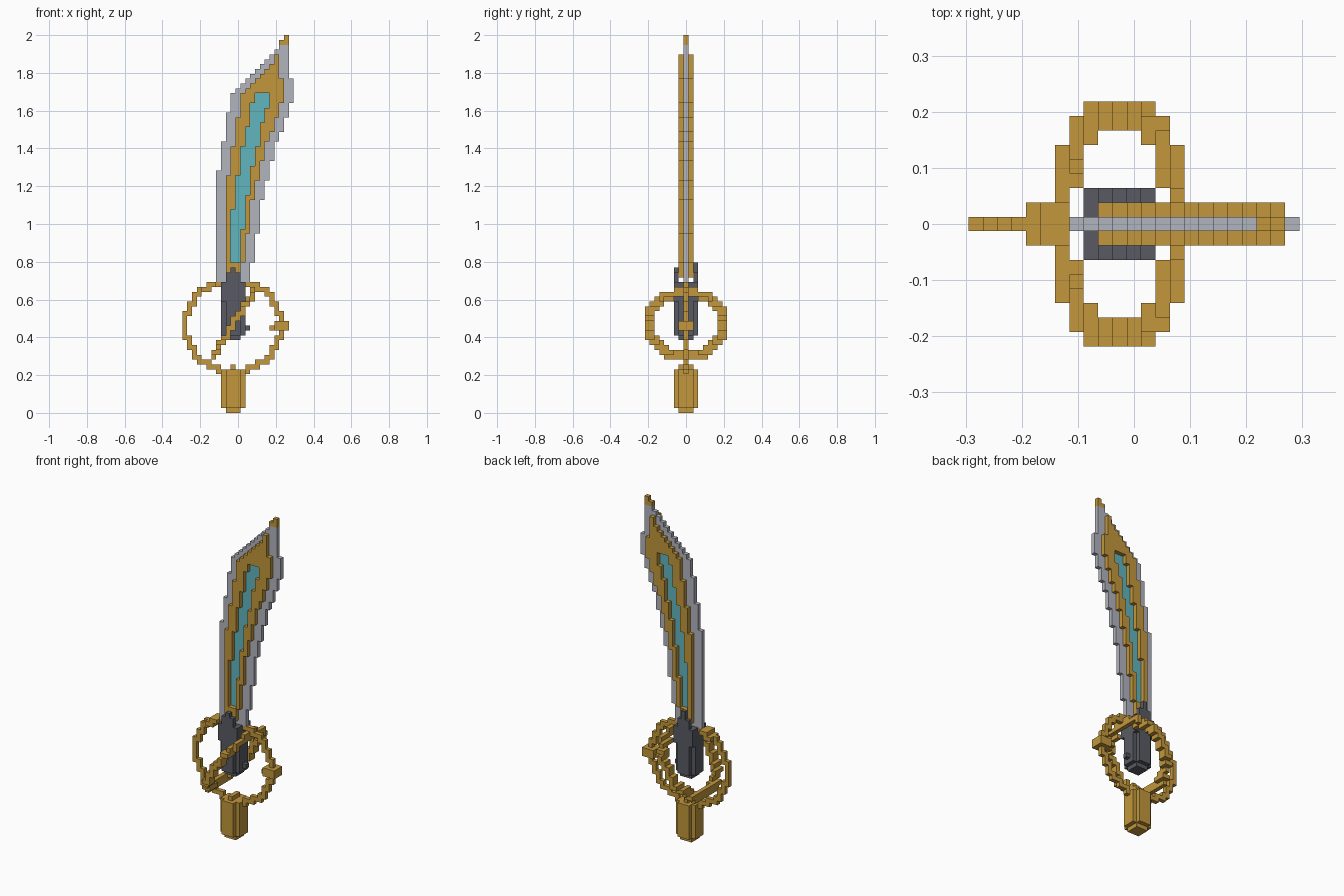
import bpy, bmesh, math
from mathutils import Vector

cube = bpy.data.objects.get("Cube")
if cube:
    bpy.data.objects.remove(cube, do_unlink=True)

UNIT = 2 / 78                      # edge of one block
CENTRE = Vector((11.5, 8.5, 0))    # grid point placed at the origin
MID = 8                            # middle layer in depth


def material(name, rgb):
    mat = bpy.data.materials.new(name)
    mat.use_nodes = True
    mat.diffuse_color = (*rgb, 1)
    mat.node_tree.nodes["Principled BSDF"].inputs["Base Color"].default_value = (*rgb, 1)
    return mat


GOLD = material("gold", (0.54, 0.31, 0.045))
STEEL = material("steel grey", (0.45, 0.46, 0.52))
DARK = material("dark grey", (0.1, 0.105, 0.125))
CYAN = material("cyan", (0.12, 0.46, 0.52))

parts = {}     # part name -> (material, cells)
taken = set()


def add_part(name, mat, cells):
    cells = set(cells) - taken
    taken.update(cells)
    parts[name] = (mat, cells)


def box(xs, ys, zs):
    return {(x, y, z) for x in range(*xs) for y in range(*ys) for z in range(*zs)}


def step(z, start, tops):
    """Column index that moves by one each time z passes a level."""
    return start + sum(z >= t for t in tops)


# Blade outlines, row by row
def steel_span(z):
    left = step(z, 7, (50, 56, 62)) if z < 66 else min(z - 55, 20 + z // 77)
    right = step(z, 14, (31, 37, 44, 48, 52, 56, 58, 61, 64)) if z < 69 else 22
    return left, right


def plate_span(z):
    left = step(z, 9, (49, 55, 61)) if z < 66 else min(z - 53, 19)
    right = steel_span(z)[1] - 2
    return left, min(right, 20) if z >= 69 else right


def inlay_span(z):
    return step(z, 10, (42, 49, 55, 59, 64)), step(z, 12, (38, 45, 51, 55, 60, 63))


def layer(span, z0, z1, y):
    return {(x, y, z) for z in range(z0, z1) for x in range(*span(z))}


inlay = layer(inlay_span, 31, 66, MID)
inlay_columns = {(x, z) for x, _, z in inlay}
add_part("blade_inlay", CYAN, inlay)
add_part("blade_tip", GOLD, box((20, 22), (MID, MID + 1), (76, 78)) & layer(steel_span, 76, 78, MID))
add_part("blade_edge", STEEL, layer(steel_span, 27, 76, MID))
for side, y in (("front", MID - 1), ("back", MID + 1)):
    add_part(side + "_blade_plate", GOLD,
             {c for c in layer(plate_span, 28, 74, y) if (c[0], c[2]) not in inlay_columns})

# Grip with stepped cheeks and a tapered lower end
grip = box((8, 13), (6, 11), (17, 27))
grip -= {c for c in grip if c[2] < 23 and abs(c[0] - 10) == 2 and abs(c[1] - MID) == 2}
grip |= box((9, 12), (6, 11), (16, 17)) | box((8, 13), (7, 10), (16, 17))
grip |= box((9, 12), (7, 10), (15, 16)) | box((13, 14), (MID, MID + 1), (17, 18))
for y in (6, 10):
    grip |= box((9, 12), (y, y + 1), (27, 29)) | box((10, 11), (y, y + 1), (29, 30))
grip |= box((10, 11), (10, 11), (30, 31))
add_part("grip", DARK, grip)

# Upright guard ring with thickened blocks
ring = {(x, y, z) for x, y, z in box((0, 21), (MID, MID + 1), (8, 28))
        if 9.2 < math.hypot(x - 10, (z - 17.5) * 1.04) < 10.6}
ring |= {(x, y, z) for x, _, z in ring if 4 <= x <= 6 and z > 18 for y in (MID - 1, MID + 1)}
ring |= box((19, 22), (7, 10), (17, 19)) | box((18, 19), (MID, MID + 1), (17, 18))
add_part("upright_ring", GOLD, ring)

# Slanted guard ring
slanted = set()
for i in range(720):
    a = math.radians(i / 2)
    for s in (1, 0.9):
        slanted.add((int(10.5 + 4.3 * s * math.cos(a)),
                     int(8.5 + 8.2 * s * math.sin(a)),
                     int(18.3 + 7 * s * math.cos(a))))
add_part("slanted_ring", GOLD, slanted)

# Pommel with cut corners
pommel = {c for c in box((8, 13), (6, 11), (1, 9)) if abs(c[0] - 10) + abs(c[1] - MID) < 4}
pommel |= box((9, 12), (7, 10), (0, 1)) | box((10, 11), (7, 10), (9, 10))
add_part("pommel", GOLD, pommel)


def build(name, mat, cells):
    """Make a mesh from the exposed sides of the blocks."""
    bm = bmesh.new()
    for cell in cells:
        mid = Vector(cell) + Vector((0.5, 0.5, 0.5)) - CENTRE
        for axis in range(3):
            for sign in (-1, 1):
                beside = list(cell)
                beside[axis] += sign
                if tuple(beside) in taken:
                    continue
                n, u = Vector(), Vector()
                n[axis] = sign / 2
                u[(axis + 1) % 3] = 0.5
                v = n.cross(u) * 2
                corners = (u + v, v - u, -u - v, u - v)
                bm.faces.new([bm.verts.new((mid + n + c) * UNIT) for c in corners])
    bmesh.ops.remove_doubles(bm, verts=bm.verts, dist=UNIT / 100)
    mesh = bpy.data.meshes.new(name)
    bm.to_mesh(mesh)
    bm.free()
    mesh.materials.append(mat)
    bpy.context.collection.objects.link(bpy.data.objects.new(name, mesh))


for name, (mat, cells) in parts.items():
    build(name, mat, cells)
